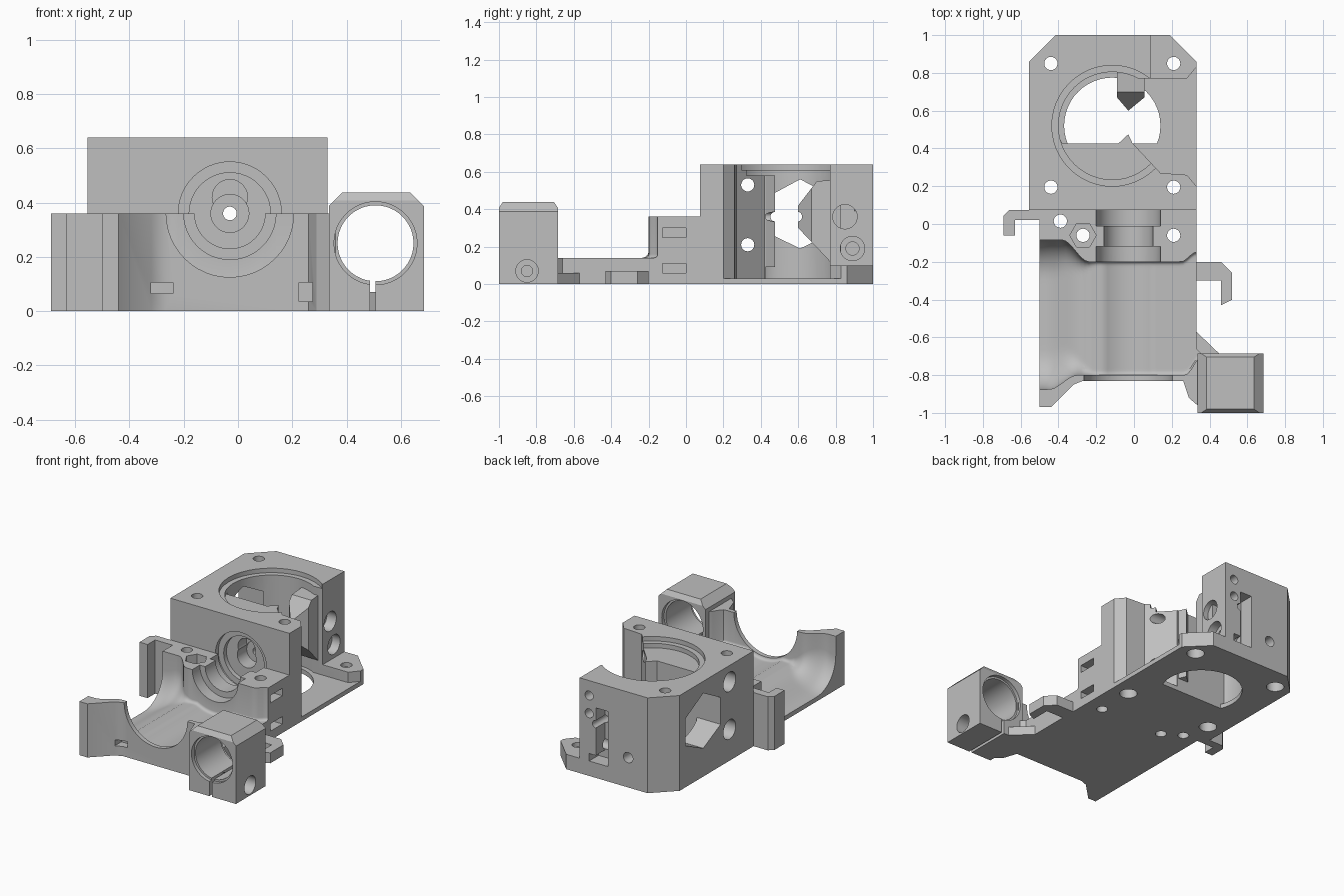
import bpy, bmesh, math
from mathutils import Vector

if "Cube" in bpy.data.objects:
    bpy.data.objects.remove(bpy.data.objects["Cube"], do_unlink=True)

shade = .52
grey = bpy.data.materials.new("plain grey")
grey.use_nodes = True
grey.diffuse_color = (shade, shade, shade, 1)
grey.node_tree.nodes["Principled BSDF"].inputs["Base Color"].default_value = grey.diffuse_color

# Shared planes and axes
left, right, front, back = -.555, .33, .075, 1
top, deck = .64, .36
cradle_left, wall_y, bridge_y = -.5, -.8, -.2
shaft_x, shaft_z = -.03, deck
bore_x, bore_y, post_y = -.115, .52, .425
holder_x, holder_z = .507, .25
bolt_radius, seat_radius, pin_radius = .035, .065, .025


def place(axis, u, v, w):
    return {"x": (w, u, v), "y": (u, w, v), "z": (u, v, w)}[axis]


def make_part(name, bm):
    bmesh.ops.recalc_face_normals(bm, faces=bm.faces[:])
    mesh = bpy.data.meshes.new(name)
    bm.to_mesh(mesh)
    bm.free()
    mesh.materials.append(grey)
    part = bpy.data.objects.new(name, mesh)
    bpy.context.collection.objects.link(part)
    return part


def prism(name, axis, outline, start=-2, end=2):
    """Extrude a flat outline along an axis."""
    bm = bmesh.new()
    face = bm.faces.new([bm.verts.new(place(axis, u, v, start)) for u, v in outline])
    extruded = bmesh.ops.extrude_face_region(bm, geom=[face])["geom"]
    moved = [item for item in extruded if isinstance(item, bmesh.types.BMVert)]
    bmesh.ops.translate(bm, verts=moved, vec=Vector(place(axis, 0, 0, end - start)))
    return make_part(name, bm)


def loft(name, sections):
    """Skin a row of matching closed sections and cap both ends."""
    bm = bmesh.new()
    rings = [[bm.verts.new(point) for point in section] for section in sections]
    for ring, following in zip(rings, rings[1:]):
        for i in range(len(ring)):
            bm.faces.new((ring[i - 1], ring[i], following[i], following[i - 1]))
    bm.faces.new(rings[0])
    bm.faces.new(rings[-1])
    return make_part(name, bm)


def circle(u, v, radius, sides=48):
    turns = [math.tau * step / sides for step in range(sides)]
    return [(u + radius * math.cos(turn), v + radius * math.sin(turn)) for turn in turns]


def box(u_min, u_max, v_min, v_max):
    return [(u_min, v_min), (u_max, v_min), (u_max, v_max), (u_min, v_max)]


def chamfered_top(u_min, u_max, v_min, v_max, along, down):
    return [(u_min, v_min), (u_max, v_min), (u_max, v_max - down), (u_max - along, v_max),
            (u_min + along, v_max), (u_min, v_max - down)]


def activate(part):
    bpy.ops.object.select_all(action="DESELECT")
    part.select_set(True)
    bpy.context.view_layer.objects.active = part


def combine(part, tool, mode="DIFFERENCE"):
    modifier = part.modifiers.new("shape", "BOOLEAN")
    modifier.operation, modifier.solver, modifier.object = mode, "EXACT", tool
    activate(part)
    bpy.ops.object.modifier_apply(modifier=modifier.name)
    bpy.data.objects.remove(tool, do_unlink=True)


def cut(part, axis, outline, start=-2, end=2):
    combine(part, prism("cutter", axis, outline, start, end))


def keep(part, axis, outline, start=-2, end=2):
    combine(part, prism("keeper", axis, outline, start, end), "INTERSECT")


def drill(part, axis, u, v, radius, start=-2, end=2):
    cut(part, axis, circle(u, v, radius), start, end)


def finish(part):
    activate(part)
    bpy.ops.object.shade_smooth_by_angle(angle=math.radians(30))


# Rear block with chamfered back corners
rear = prism("rear_block", "z", chamfered_top(left, right, front, back, .14, .14), 0, top)


# Upright bore, flattened toward the front by a solid post
def flattened_bore(radius):
    return [(u, max(v, post_y)) for u, v in circle(bore_x, bore_y, radius)]


cut(rear, "z", flattened_bore(.255))
cut(rear, "z", flattened_bore(.285), .03)
drill(rear, "z", bore_x, bore_y, .285, top - .06)
drill(rear, "z", bore_x, bore_y, .32, top - .03)

# Open right side and low corner tab
opening = [(back, .2), (right, .2), (.28, .26), (.14, .27), (0, .42),
           (0, .77), (.28, .77), (right, .83), (back, .83)]
cut(rear, "z", opening, .03)
cut(rear, "z", box(.09, back, .75, 2), .1)

# Six-sided window and bolt holes through the left wall
window = [(.61, .19), (.8, .28), (.8, .46), (.61, .56), (post_y, .46), (post_y, .28)]
cut(rear, "x", window, left - 1, bore_x - .2)
for z in (.21, .53):
    drill(rear, "x", right, z, bolt_radius)
    drill(rear, "x", right, z, seat_radius, left - 1, left + .13)

# Pockets in the back wall
drill(rear, "x", .85, shaft_z, seat_radius, .02)
drill(rear, "x", .89, .19, seat_radius, .03)
drill(rear, "x", .89, .19, bolt_radius, bore_x)
drill(rear, "y", -.27, .2, bolt_radius, bore_y + .2)
cut(rear, "y", box(-.12, -.03, .1, .47), .9)
cut(rear, "y", box(-.12, .02, .1, .15), .9)
for z in (.42, .54):
    drill(rear, "y", .02, z, .03, .9)

# Bearing seats and shaft bore in the front face
for radius, depth in ((.19, .03), (.15, .06), (.07, .16)):
    drill(rear, "y", shaft_x, shaft_z, radius, 0, front + depth)
drill(rear, "y", shaft_x, shaft_z + .06, seat_radius, 0, front + .15)
drill(rear, "y", shaft_x, shaft_z, pin_radius)

# Upright bolt holes with seats underneath
for x in (-.44, .21):
    for y in (.195, .85):
        drill(rear, "z", x, y, bolt_radius)
        drill(rear, "z", x, y, .055, -1, .07)
finish(rear)

# Pointed clamp on the back of the bore, and rib on the post
clamp_side = [(.83, .56), (.7, .55), (.6, .42), (.6, .3), (.77, .12), (.83, .12)]
clamp = prism("bore_clamp", "x", clamp_side, -.09, .055)
keep(clamp, "z", [(-.09, 1), (-.09, .67), (shaft_x, .6), (.055, .67), (.055, 1)])
drill(clamp, "y", shaft_x, shaft_z, pin_radius)
rib = prism("bore_rib", "z", [(-.1, .41), (shaft_x, .475), (0, .41)], .09, top - .06)
drill(rib, "y", shaft_x, shaft_z, pin_radius)

# Cradle with front wall and bearing bridge
cradle_outline = [(cradle_left, -.97), (-.44, -.97), (-.32, -.85), (-.27, -.83), (.26, -.83),
                  (.29, -.92), (.36, -.98), (.36, -.69), (right, -.66),
                  (right, front), (cradle_left, front)]
cradle = prism("cradle", "z", cradle_outline, 0, deck)


def ease(start, end, value):
    t = min(max((value - start) / (end - start), 0), 1)
    return t * t * (3 - 2 * t)


def floor_height(x):
    if x < -.25:
        return .03 + .1 * ease(cradle_left, -.25, x)
    offset = x - shaft_x
    return min(.14, shaft_z - math.sqrt(max(.065 - offset * offset, 0)))


def trough_section(x):
    """Rounded channel between the front wall and the bridge."""
    near = wall_y - .075 * ease(-.3, -.45, x) + .1 * ease(.27, .36, x)
    far = bridge_y + .115 * ease(-.24, -.38, x) + .05 * ease(.25, right, x)
    middle, half = (near + far) / 2, (far - near) / 2
    fillet = .02 + .18 * ease(-.2, -.42, x)
    section = []
    for step in range(33):
        across = half * math.cos(math.pi * step / 32)
        inside = max(fillet - half + abs(across), 0)
        rise = fillet - math.sqrt(max(fillet * fillet - inside * inside, 0))
        section.append((x, middle + across, floor_height(x) + rise))
    return section + [(x, near, top), (x, far, top)]


# Trough that flares at both sides and falls away to the left
combine(cradle, loft("trough_cutter", [trough_section(-.6 + step / 50) for step in range(56)]))

# Front notch and stepped seat in the bridge
drill(cradle, "y", shaft_x, shaft_z, .235, -1, wall_y + .05)
drill(cradle, "y", shaft_x, shaft_z, .13, bridge_y - .05)
drill(cradle, "y", shaft_x, shaft_z, .17, bridge_y - .05, bridge_y + .08)
drill(cradle, "y", shaft_x, shaft_z, .17, -.01)

# Bolt holes, nut pocket and strap slots
nut_x, nut_y = -.27, -.06
for x, y in ((-.39, .015), (.21, nut_y), (nut_x, nut_y)):
    drill(cradle, "z", x, y, bolt_radius)
cut(cradle, "z", circle(nut_x, nut_y, .07, sides=6), deck - .08)
for z in (.06, .25):
    cut(cradle, "x", box(-.125, 0, z, z + .05), right - .07)
cut(cradle, "y", box(-.32, -.24, .065, .105), -1, wall_y + .02)
cut(cradle, "y", box(.225, .275, .035, .105), -1, wall_y)
finish(cradle)

# Split rod holder
holder_front, holder_back, holder_right, holder_top = -1, -.685, .685, .438
holder = prism("rod_holder", "y", chamfered_top(.335, holder_right, 0, holder_top, .05, .05),
               holder_front, holder_back)
keep(holder, "x", chamfered_top(holder_front, holder_back, -1, holder_top, .02, .03))
drill(holder, "y", holder_x, holder_z, .14)
drill(holder, "y", holder_x, holder_z, .153, -2, holder_front + .025)
drill(holder, "y", holder_x, holder_z, .153, holder_back - .025)
cut(holder, "y", box(holder_x - .02, holder_x, -1, holder_z))
drill(holder, "x", -.85, .07, .03)
drill(holder, "x", -.85, .07, .06, .6)
finish(holder)

# Web behind the holder and cable hooks on both sides
prism("holder_web", "z", [(right, -.57), (.45, holder_back), (right, holder_back)], 0, .06)
left_hook = [(-.69, -.06), (-.63, -.06), (-.63, .02), (cradle_left, .02),
             (cradle_left, front), (-.66, front), (-.69, .045)]
prism("left_hook", "z", left_hook, 0, deck)
right_hook = [(right, bridge_y), (.46, bridge_y), (.52, -.26), (.52, -.4),
              (.46, -.43), (.46, -.3), (right, -.3)]
prism("right_hook", "z", right_hook, 0, .07)
